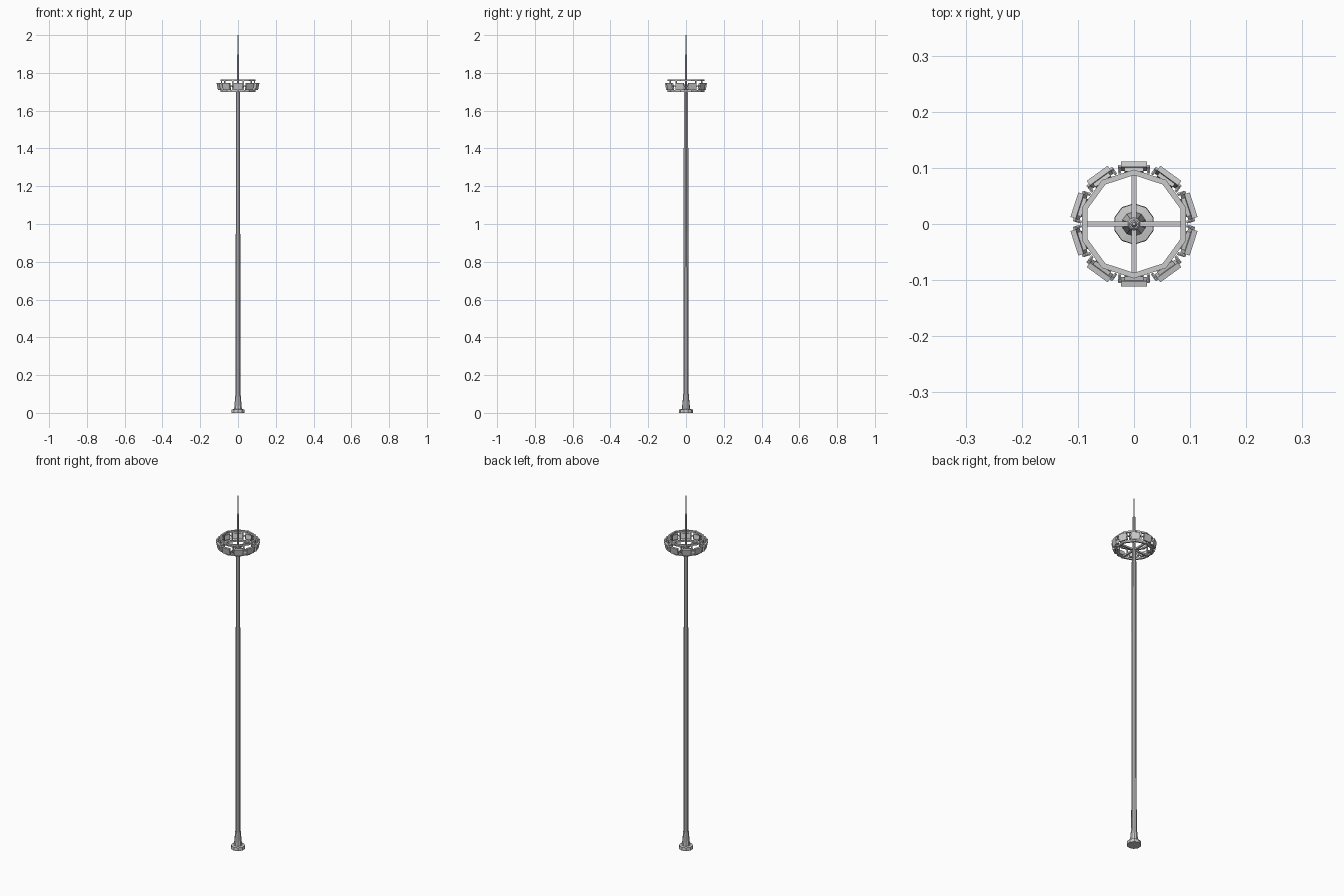
import bpy, bmesh
from math import pi, cos, sin
from mathutils import Matrix, Vector

if "Cube" in bpy.data.objects:
    bpy.data.objects.remove(bpy.data.objects["Cube"])

def make(name, bm):
    bmesh.ops.recalc_face_normals(bm, faces=bm.faces)
    me = bpy.data.meshes.new(name)
    bm.to_mesh(me); bm.free()
    ob = bpy.data.objects.new(name, me)
    bpy.context.collection.objects.link(ob)
    return ob

def lathe(name, profile, n, phase=0.0, closed=False):
    bm = bmesh.new()
    rings = [[bm.verts.new((r*cos(phase+2*pi*i/n), r*sin(phase+2*pi*i/n), z)) for i in range(n)]
             for r, z in profile]
    pairs = list(zip(rings, rings[1:]))
    if closed:
        pairs.append((rings[-1], rings[0]))
    else:
        bm.faces.new(rings[0][::-1]); bm.faces.new(rings[-1])
    for a, b in pairs:
        for i in range(n):
            j = (i+1) % n
            bm.faces.new((a[i], a[j], b[j], b[i]))
    return make(name, bm)

def box(bm, size, mat):
    bmesh.ops.create_cube(bm, size=1, matrix=mat @ Matrix.Diagonal((*size, 1)))

def rod(bm, a, b, r, n=6):
    a, b = Vector(a), Vector(b)
    m = Matrix.Translation((a+b)/2) @ (b-a).to_track_quat('Z', 'Y').to_matrix().to_4x4()
    bmesh.ops.create_cone(bm, cap_ends=True, segments=n, radius1=r, radius2=r,
                          depth=(b-a).length, matrix=m)

def turn(a):
    return Matrix.Rotation(a, 4, 'Z')

N = 10
ANG = [pi/2 + 2*pi*k/N for k in range(N)]

# base flange, flared foot and tapered pole
lathe("base_flange", [(.037, 0), (.037, .006), (.036, .018), (.024, .02)], N, pi/10)
lathe("pole", [(.022, .018), (.018, .06), (.0145, .1), (.0135, .42), (.0125, .96), (.0115, 1.71)], N, pi/10)
# stepped mast
lathe("mast", [(.0065, 1.70), (.0065, 1.895), (.003, 1.9), (.003, 2.0)], 8)
lathe("hub", [(.0115, 1.70), (.0115, 1.712), (.008, 1.716)], N, pi/10)

# upper and lower ring frames
for name, z in (("lower_ring", 1.70), ("upper_ring", 1.756)):
    lathe(name, [(.087, z), (.097, z), (.097, z+.009), (.087, z+.009)], N, pi/2, True)

# spokes
bm = bmesh.new()
for k in range(4):
    L = .086 if k % 2 == 0 else .089
    box(bm, (L, .009, .009), turn(k*pi/2) @ Matrix.Translation((L/2, 0, 1.7045)))
make("spokes", bm)

# ring posts and side brackets
bm = bmesh.new()
for a in ANG:
    c = a + pi/N
    box(bm, (.006, .006, .05), turn(c) @ Matrix.Translation((.0875, 0, 1.732)))
    for s in (-1, 1):
        m = turn(a)
        rod(bm, m @ Vector((.090, s*.026, 1.73)), m @ Vector((.104, s*.026, 1.73)), .003)
        rod(bm, m @ Vector((.102, s*.021, 1.73)), m @ Vector((.102, s*.028, 1.73)), .004)
make("brackets", bm)

# tilted floodlights with a rear housing
bm = bmesh.new()
for a in ANG:
    m = turn(a) @ Matrix.Translation((.103, 0, 1.728)) @ Matrix.Rotation(.2, 4, 'Y')
    box(bm, (.010, .046, .038), m)
    box(bm, (.008, .034, .026), m @ Matrix.Translation((-.008, 0, 0)))
make("floodlights", bm)
